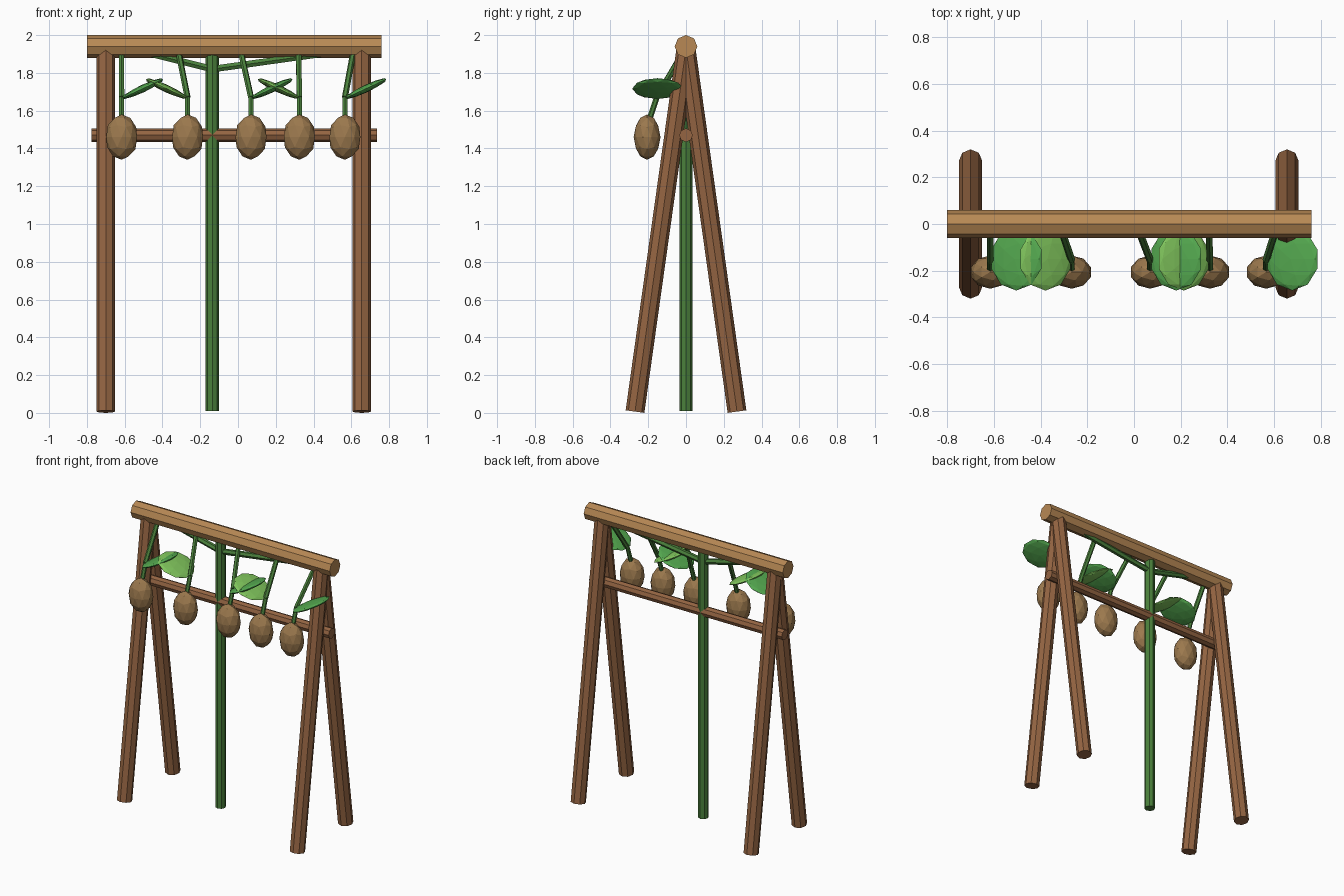
import bpy, bmesh, math
from mathutils import Vector, Matrix

if "Cube" in bpy.data.objects:
    bpy.data.objects.remove(bpy.data.objects["Cube"])


def material(name, rgb):
    m = bpy.data.materials.new(name)
    m.diffuse_color = (*rgb, 1)
    m.use_nodes = True
    m.node_tree.nodes["Principled BSDF"].inputs["Base Color"].default_value = m.diffuse_color
    return m


BEAM = material("pale_wood", (0.48, 0.25, 0.09))
WOOD = material("brown_wood", (0.30, 0.13, 0.055))
STEM = material("stem_green", (0.07, 0.22, 0.045))
FRUIT = material("fruit_brown", (0.33, 0.19, 0.075))
LEAF = material("leaf_green", (0.09, 0.40, 0.08))
LIME = material("leaf_lime", (0.22, 0.57, 0.11))


def finish(name, bm, mat):
    me = bpy.data.meshes.new(name)
    bm.to_mesh(me)
    bm.free()
    me.materials.append(mat)
    ob = bpy.data.objects.new(name, me)
    bpy.context.collection.objects.link(ob)
    return ob


def rod(name, a, b, r, mat, sides=8):
    """Straight faceted rod from a to b."""
    a, b = Vector(a), Vector(b)
    d = b - a
    rot = Vector((0, 0, 1)).rotation_difference(d).to_matrix().to_4x4()
    bm = bmesh.new()
    bmesh.ops.create_cone(bm, cap_ends=True, segments=sides, radius1=r, radius2=r,
                          depth=d.length, matrix=Matrix.Translation((a + b) / 2) @ rot)
    return finish(name, bm, mat)


def blob(name, centre, radii, mat, tilt=0.0):
    """Faceted ellipsoid, tilted about the y axis."""
    bm = bmesh.new()
    mtx = (Matrix.Translation(centre) @ Matrix.Rotation(tilt, 4, 'Y')
           @ Matrix.Diagonal((*radii, 1)))
    bmesh.ops.create_icosphere(bm, subdivisions=2, radius=1, matrix=mtx)
    return finish(name, bm, mat)


# Wooden frame
rod("top_beam", (-0.80, 0, 1.94), (0.76, 0, 1.94), 0.06, BEAM)
rod("crossbar", (-0.775, 0, 1.47), (0.735, 0, 1.47), 0.036, WOOD)
for side, x in (("left", -0.70), ("right", 0.655)):
    for end, s in (("front", -1), ("back", 1)):
        rod(f"{side}_{end}_leg", (x, s * 0.27, 0.007), (x, 0, 1.93), 0.05, WOOD)

# Main vine and its two branches
rod("vine_stem", (-0.136, 0, 0.01), (-0.136, 0, 1.90), 0.035, STEM)
rod("vine_branch_left", (-0.136, 0, 1.82), (-0.617, 0, 1.94), 0.02, STEM, 6)
rod("vine_branch_right", (-0.136, 0, 1.82), (0.615, 0, 1.925), 0.02, STEM, 6)

# Hanging fruit: (stalk top x, fruit x, leaf direction)
hangers = [(-0.617, -0.616, 1), (-0.32, -0.267, -1), (0.01, 0.069, 1),
           (0.32, 0.325, -1), (0.615, 0.566, 1)]
for i, (xt, x, s) in enumerate(hangers, 1):
    knee = (x, -0.155, 1.67)
    rod(f"upper_stalk_{i}", (xt, 0, 1.935), knee, 0.016, STEM, 6)
    rod(f"lower_stalk_{i}", knee, (x, -0.195, 1.55), 0.015, STEM, 6)
    blob(f"fruit_{i}", (x, -0.206, 1.46), (0.086, 0.071, 0.12), FRUIT)
    blob(f"leaf_{i}", (x + s * 0.112, -0.150, 1.717), (0.124, 0.135, 0.02),
         LEAF if s > 0 else LIME, -s * math.radians(25))
